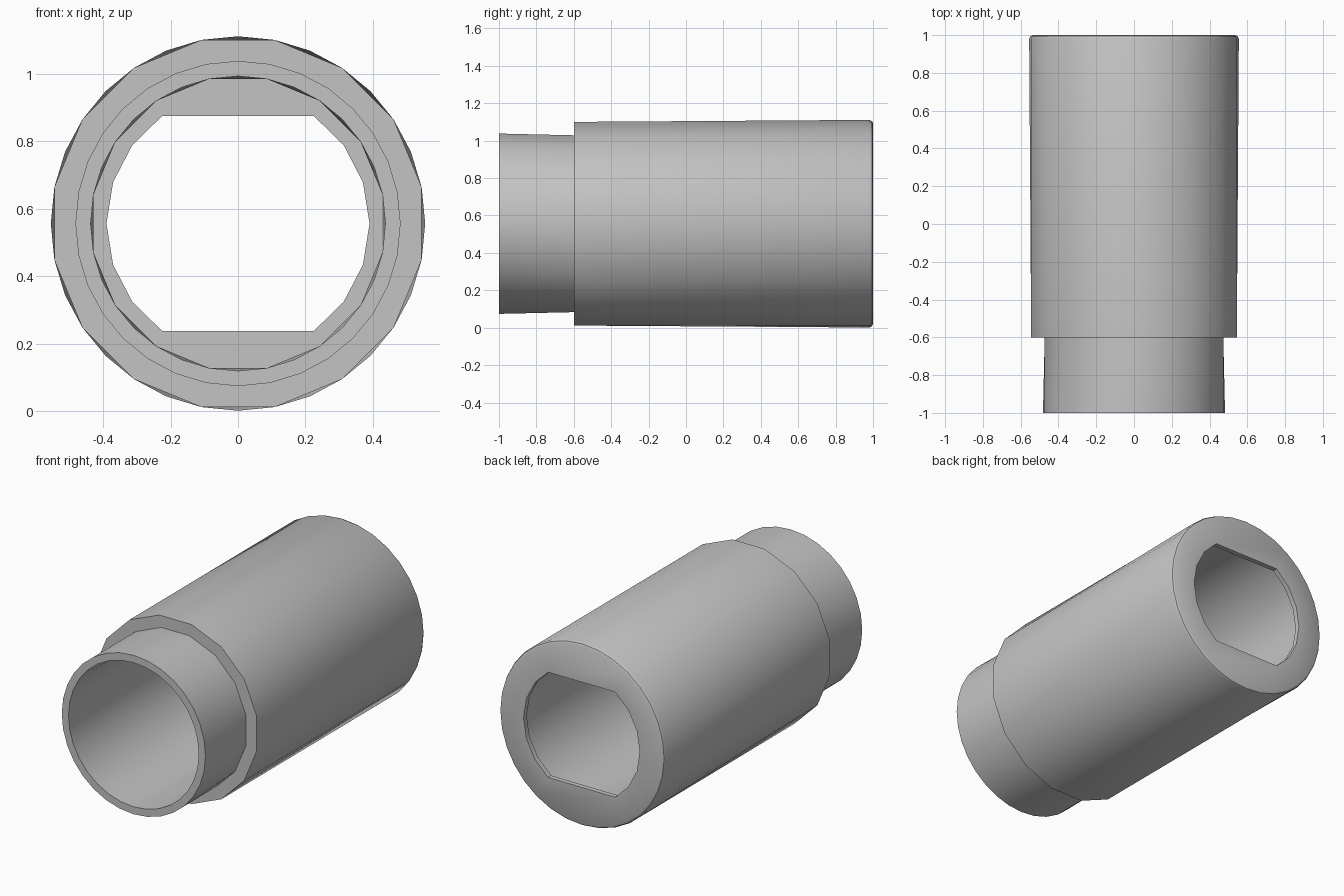
import bpy
import bmesh
from math import sin, cos, pi, asin, radians

cube = bpy.data.objects.get("Cube")
if cube:
    bpy.data.objects.remove(cube, do_unlink=True)

AXIS_Z = 0.556
FLAT = 0.319
HOLE_R = 0.39

grey = bpy.data.materials.new("plain grey")
grey.use_nodes = True
colour = (0.55, 0.55, 0.55, 1)
grey.diffuse_color = colour
grey.node_tree.nodes["Principled BSDF"].inputs["Base Color"].default_value = colour

bm = bmesh.new()


def ring(angles, radius, y):
    """Ring of (angle, vertex) pairs around the long axis."""
    return [(a, bm.verts.new((radius * cos(a), y, AXIS_Z + radius * sin(a))))
            for a in angles]


def fine(radius, y):
    return ring([2 * pi * i / 32 for i in range(32)], radius, y)


def coarse(radius, y):
    return ring([2 * pi * (i + 0.5) / 16 for i in range(16)], radius, y)


def hole(y):
    # Two arcs whose ends are joined by straight flats
    end = asin(FLAT / HOLE_R)
    right = [end * k / 3 for k in range(-3, 4)]
    angles = right + [a + pi for a in right]
    return ring(sorted(a % (2 * pi) for a in angles), HOLE_R, y)


def zip_rings(a, b):
    """Join two rings of any vertex count, walking both by angle."""
    def at(r, k):
        return r[k % len(r)][0] + 2 * pi * (k // len(r))
    i = j = 0
    while i < len(a) or j < len(b):
        na, nb = at(a, i + 1), at(b, j + 1)
        va, vb = a[i % len(a)][1], b[j % len(b)][1]
        wa, wb = a[(i + 1) % len(a)][1], b[(j + 1) % len(b)][1]
        if i < len(a) and j < len(b) and abs(na - nb) < 1e-5:
            bm.faces.new((va, wa, wb, vb))
            i, j = i + 1, j + 1
        elif j >= len(b) or (i < len(a) and na < nb):
            bm.faces.new((va, wa, vb))
            i += 1
        else:
            bm.faces.new((va, wb, vb))
            j += 1


# Closed wall: bore, front rim, neck, shoulder, body, rounded rear rim, flatted hole
rings = [
    coarse(0.437, 0.97),
    fine(0.437, -1),
    fine(0.482, -1),
    coarse(0.482, -0.6),
    coarse(0.555, -0.6),
    fine(0.555, 0.98),
    fine(0.549, 0.994),
    fine(0.537, 1),
    hole(1),
    hole(0.97),
]
for first, second in zip(rings, rings[1:] + rings[:1]):
    zip_rings(first, second)
bmesh.ops.recalc_face_normals(bm, faces=bm.faces[:])

mesh = bpy.data.meshes.new("stepped_sleeve")
bm.to_mesh(mesh)
bm.free()
mesh.materials.append(grey)
sleeve = bpy.data.objects.new("stepped_sleeve", mesh)
bpy.context.collection.objects.link(sleeve)

bpy.ops.object.select_all(action="DESELECT")
sleeve.select_set(True)
bpy.context.view_layer.objects.active = sleeve
bpy.ops.object.shade_smooth_by_angle(angle=radians(35))
